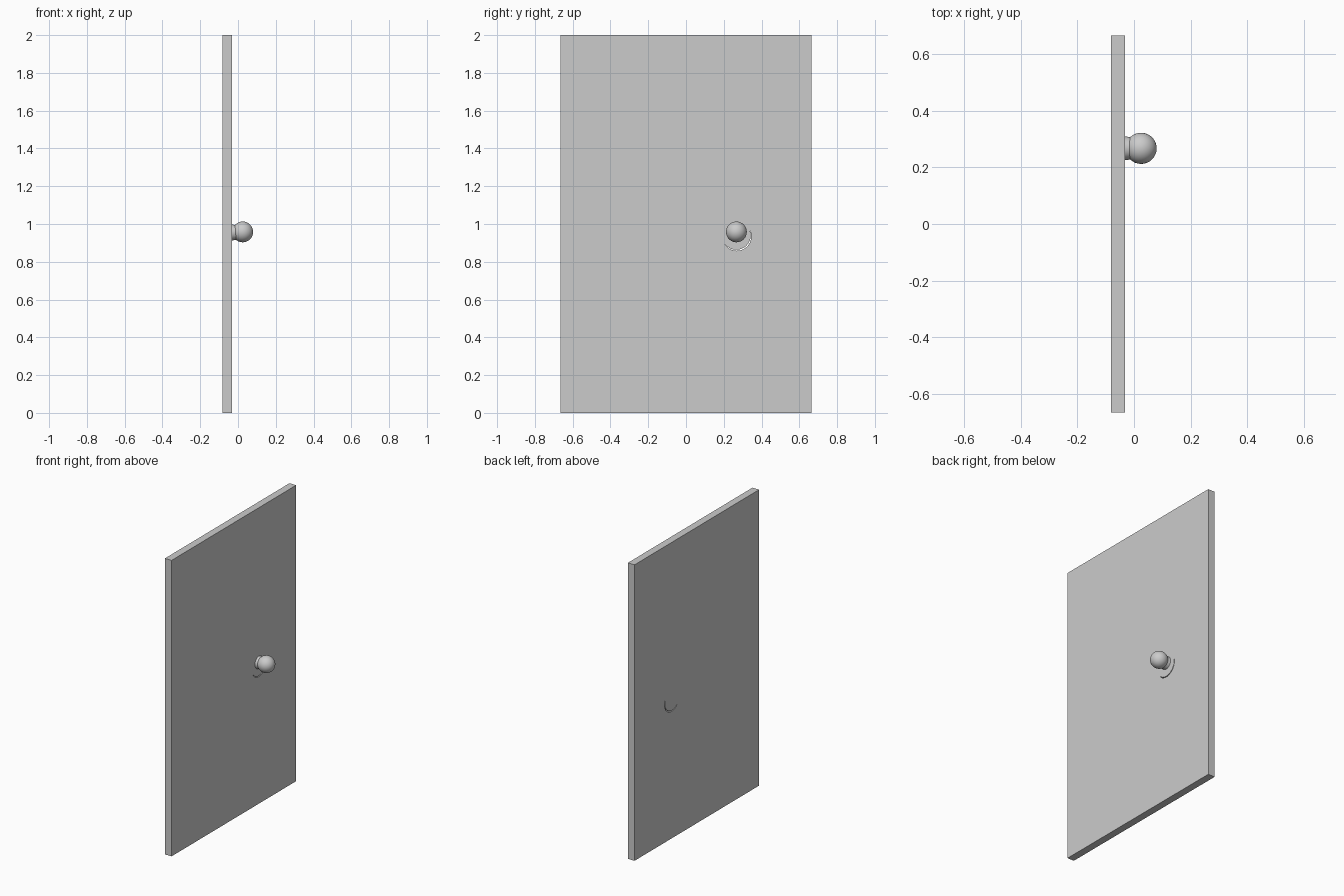
import bpy
import bmesh
import math
from mathutils import Matrix, Vector

cube = bpy.data.objects.get("Cube")
if cube:
    bpy.data.objects.remove(cube, do_unlink=True)

# One plain grey for everything
grey = bpy.data.materials.new("plain grey")
grey.use_nodes = True
colour = (0.6, 0.6, 0.6, 1)
grey.diffuse_color = colour
grey.node_tree.nodes["Principled BSDF"].inputs["Base Color"].default_value = colour


def make_object(name, bm):
    bmesh.ops.recalc_face_normals(bm, faces=bm.faces)
    mesh = bpy.data.meshes.new(name)
    bm.to_mesh(mesh)
    bm.free()
    mesh.materials.append(grey)
    obj = bpy.data.objects.new(name, mesh)
    bpy.context.collection.objects.link(obj)
    return obj


def smooth(obj):
    bpy.ops.object.select_all(action="DESELECT")
    obj.select_set(True)
    bpy.context.view_layer.objects.active = obj
    bpy.ops.object.shade_smooth_by_angle(angle=math.radians(35))


BACK, FACE = -0.081, -0.031
KNOB_Y, KNOB_Z = 0.267, 0.958

# Door slab
bm = bmesh.new()
bmesh.ops.create_cube(bm, size=1, matrix=Matrix.Translation(((BACK + FACE) / 2, 0, 1))
                      @ Matrix.Diagonal((FACE - BACK, 1.33, 2, 1)))
door = make_object("door_panel", bm)

# Thin curved slit through the slab, tapering at both ends
bm = bmesh.new()
steps = 32
inner, outer = [], []
for i in range(steps + 1):
    t = i / steps
    angle = math.radians(212 + 168 * t)
    half = 0.0005 + 0.0025 * math.sin(math.pi * t)
    for ring, r in ((inner, 0.076 - half), (outer, 0.076 + half)):
        ring.append(bm.verts.new((BACK - 0.05, 0.268 + r * math.cos(angle),
                                  0.937 + r * math.sin(angle))))
quads = [bm.faces.new((inner[i], inner[i + 1], outer[i + 1], outer[i]))
         for i in range(steps)]
extruded = bmesh.ops.extrude_face_region(bm, geom=quads, use_keep_orig=True)
bmesh.ops.translate(bm, vec=Vector((0.15, 0, 0)),
                    verts=[v for v in extruded["geom"] if isinstance(v, bmesh.types.BMVert)])
cutter = make_object("slit_cutter", bm)
cutter.hide_render = True
cutter.hide_set(True)
cut = door.modifiers.new("slit", "BOOLEAN")
cut.operation = "DIFFERENCE"
cut.solver = "EXACT"
cut.object = cutter

# Collar joining the knob to the door
bm = bmesh.new()
bmesh.ops.create_cone(bm, cap_ends=True, segments=32, radius1=0.042, radius2=0.038,
                      depth=0.03, matrix=Matrix.Translation((FACE + 0.014, KNOB_Y, KNOB_Z - 0.003))
                      @ Matrix.Rotation(math.pi / 2, 4, "Y"))
smooth(make_object("knob_collar", bm))

# Round knob
bm = bmesh.new()
bmesh.ops.create_uvsphere(bm, u_segments=32, v_segments=16, radius=0.055,
                          matrix=Matrix.Translation((0.025, KNOB_Y, KNOB_Z))
                          @ Matrix.Rotation(math.pi / 2, 4, "Y"))
smooth(make_object("door_knob", bm))
